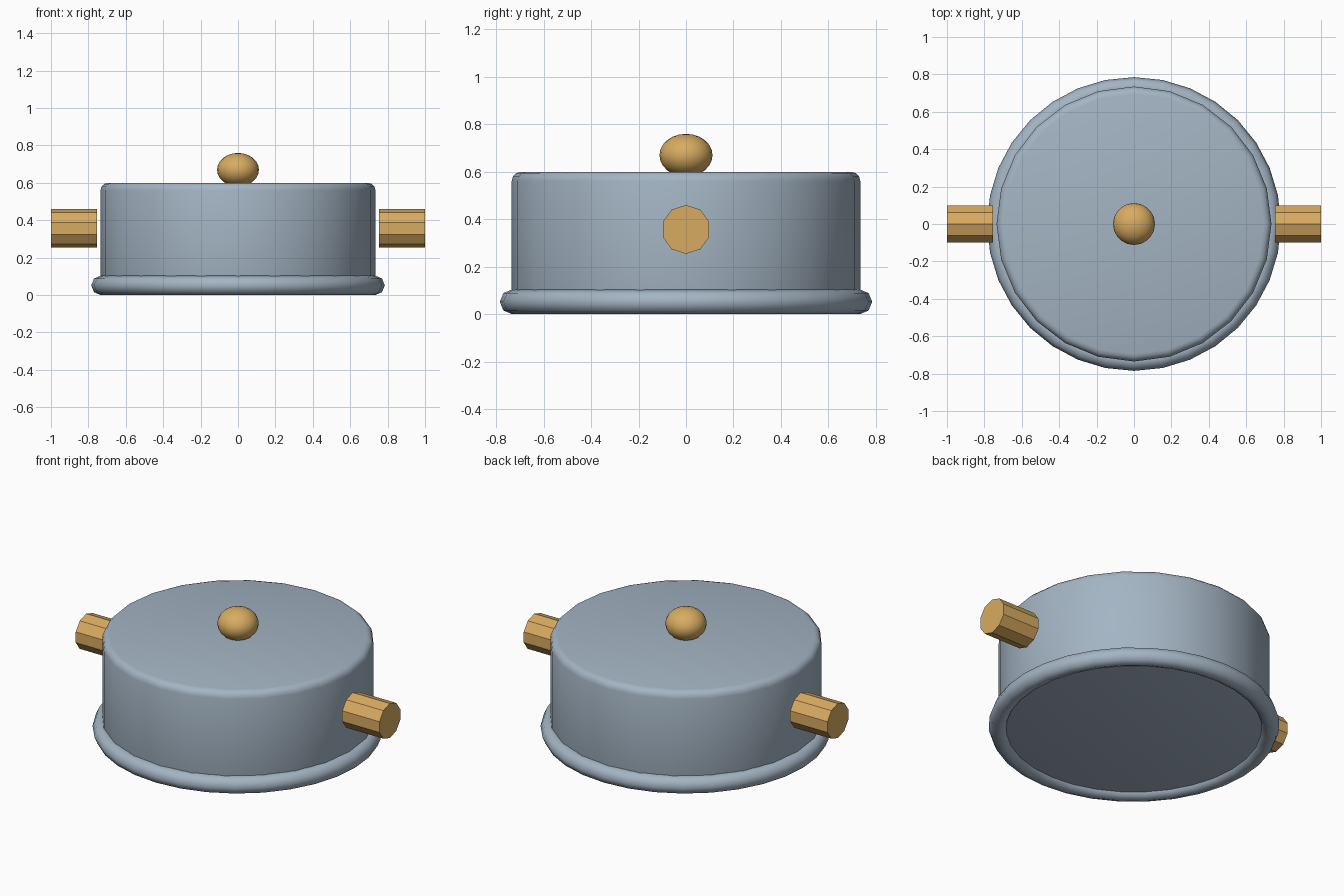
import bpy
import bmesh
from math import cos, sin, pi, radians
from mathutils import Matrix

if "Cube" in bpy.data.objects:
    bpy.data.objects.remove(bpy.data.objects["Cube"], do_unlink=True)


def material(name, colour):
    mat = bpy.data.materials.new(name)
    mat.use_nodes = True
    mat.diffuse_color = (*colour, 1)
    mat.node_tree.nodes["Principled BSDF"].inputs["Base Color"].default_value = (*colour, 1)
    return mat


steel = material("blue grey metal", (0.37, 0.46, 0.55))
brass = material("warm brass", (0.69, 0.41, 0.12))


def lathe(name, profile, sides, mat, smooth_angle=None, closed=False, matrix=None):
    """Spin an (radius, height) profile around z into a solid."""
    bm = bmesh.new()
    rings = []
    for r, z in profile:
        if r < 1e-5:
            rings.append([bm.verts.new((0, 0, z))] * sides)
        else:
            rings.append([bm.verts.new((r * cos(2 * pi * i / sides), r * sin(2 * pi * i / sides), z))
                          for i in range(sides)])
    pairs = list(zip(rings, rings[1:]))
    if closed:
        pairs.append((rings[-1], rings[0]))
    for low, high in pairs:
        for i in range(sides):
            j = (i + 1) % sides
            corners = list(dict.fromkeys([low[i], low[j], high[j], high[i]]))
            bm.faces.new(corners)
    if not closed:
        for ring in (rings[0], rings[-1]):
            if ring[0] is not ring[1]:
                bm.faces.new(ring)
    if matrix:
        bm.transform(matrix)
    bmesh.ops.recalc_face_normals(bm, faces=bm.faces)
    mesh = bpy.data.meshes.new(name)
    bm.to_mesh(mesh)
    bm.free()
    mesh.materials.append(mat)
    obj = bpy.data.objects.new(name, mesh)
    bpy.context.collection.objects.link(obj)
    if smooth_angle:
        bpy.ops.object.select_all(action="DESELECT")
        obj.select_set(True)
        bpy.context.view_layer.objects.active = obj
        bpy.ops.object.shade_smooth_by_angle(angle=radians(smooth_angle))
    return obj


def arc(r, z, rx, rz, start, end, steps):
    """Points along an elliptical arc in the profile plane."""
    return [(r + rx * cos(radians(start + (end - start) * k / steps)),
             z + rz * sin(radians(start + (end - start) * k / steps)))
            for k in range(steps + 1)]


# Drum with rounded top and bottom edges
bevel = 0.04
lathe("body", arc(0.735 - bevel, 0.03 + bevel, bevel, bevel, -90, 0, 3)
      + arc(0.735 - bevel, 0.6 - bevel, bevel, bevel, 0, 90, 3), 24, steel, 50)

# Rolled ring around the foot
lathe("base_rim", arc(0.733, 0.052, 0.052, 0.052, 0, 360, 8)[:-1], 32, steel, 60, closed=True)

# Flattened ball on the lid
lathe("lid_knob", arc(0, 0.67, 0.112, 0.09, -90, 90, 12), 20, brass, 60)

# Ten-sided side handles, lying along x
for side, sign in (("left", 1), ("right", -1)):
    turn = Matrix.Translation((0, 0, 0.357)) @ Matrix.Rotation(sign * pi / 2, 4, "Y")
    lathe(side + "_handle", [(0.103, 0.755), (0.103, 1.0)], 10, brass, matrix=turn)
